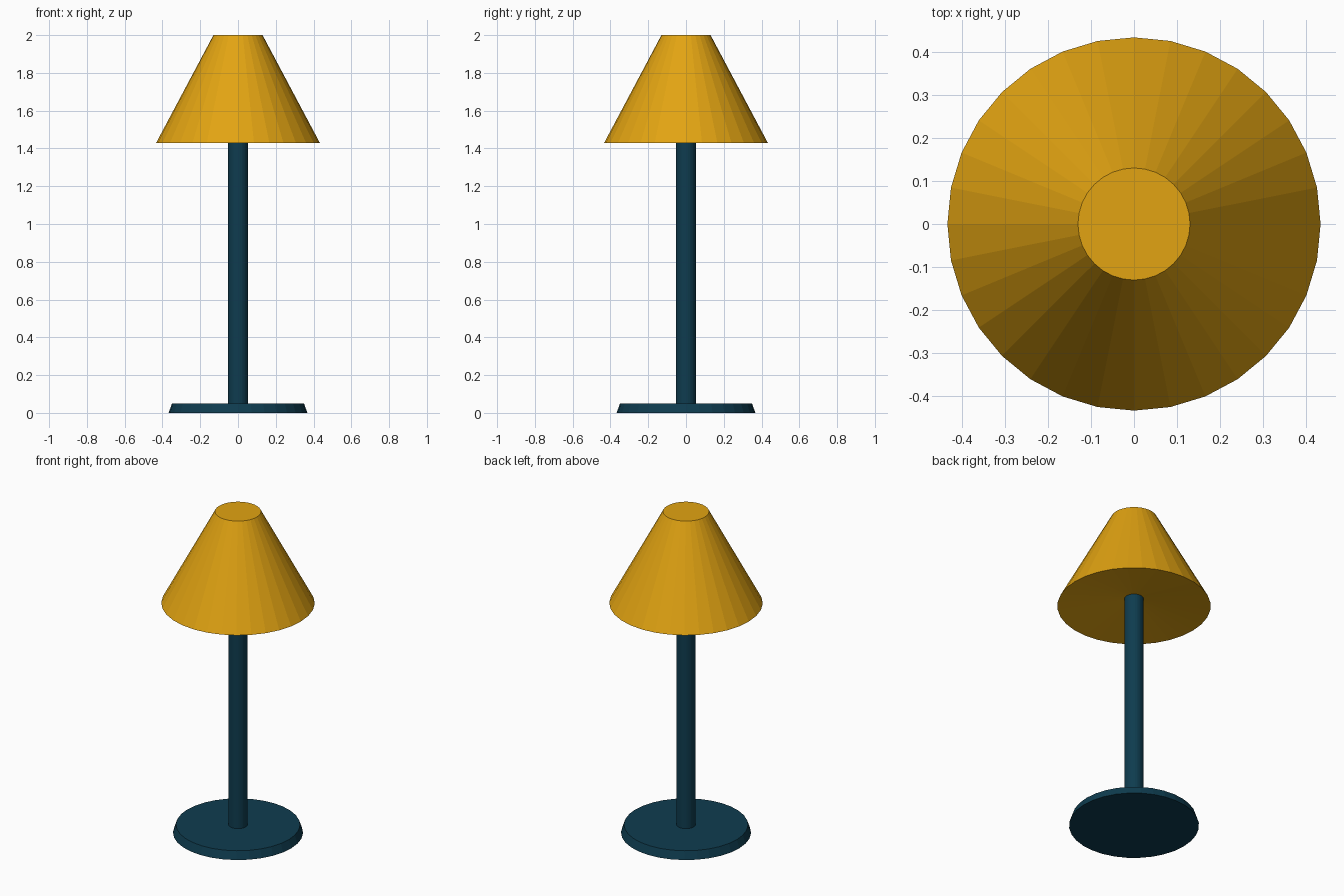
import bpy
import bmesh
import math

if "Cube" in bpy.data.objects:
    bpy.data.objects.remove(bpy.data.objects["Cube"])

SIDES = 32


def material(name, color):
    m = bpy.data.materials.new(name)
    m.diffuse_color = (*color, 1.0)
    m.use_nodes = True
    m.node_tree.nodes["Principled BSDF"].inputs["Base Color"].default_value = m.diffuse_color
    return m


def lathe(name, profile, mat):
    """Spin a (radius, z) profile into a flat-faced solid; zero radius makes a tip."""
    bm = bmesh.new()
    rings = []
    for r, z in profile:
        if r == 0:
            rings.append([bm.verts.new((0, 0, z))] * SIDES)
        else:
            rings.append([bm.verts.new((r * math.cos(a), r * math.sin(a), z))
                          for a in (2 * math.pi * i / SIDES for i in range(SIDES))])
    for low, high in zip(rings, rings[1:]):
        for i in range(SIDES):
            j = (i + 1) % SIDES
            corners = dict.fromkeys((low[i], low[j], high[j], high[i]))
            bm.faces.new(list(corners))
    for ring, (r, z) in ((rings[0], profile[0]), (rings[-1], profile[-1])):
        if r > 0:
            bm.faces.new(ring)
    bmesh.ops.recalc_face_normals(bm, faces=bm.faces)
    mesh = bpy.data.meshes.new(name)
    bm.to_mesh(mesh)
    bm.free()
    mesh.materials.append(mat)
    obj = bpy.data.objects.new(name, mesh)
    bpy.context.collection.objects.link(obj)
    return obj


teal = material("dark_teal", (0.0045, 0.045, 0.078))
yellow = material("mustard_yellow", (0.76, 0.37, 0.006))

# Round foot with a slightly tapered rim
lathe("base", [(0.367, 0), (0.35, 0.05)], teal)

# Upright stem, reaching just into the shade
lathe("stem", [(0.054, 0.05), (0.054, 1.48)], teal)

# Tapered shade, closed on top, with a shallow hollow underneath
lathe("shade", [(0, 1.484), (0.433, 1.43), (0.13, 2.0)], yellow)
